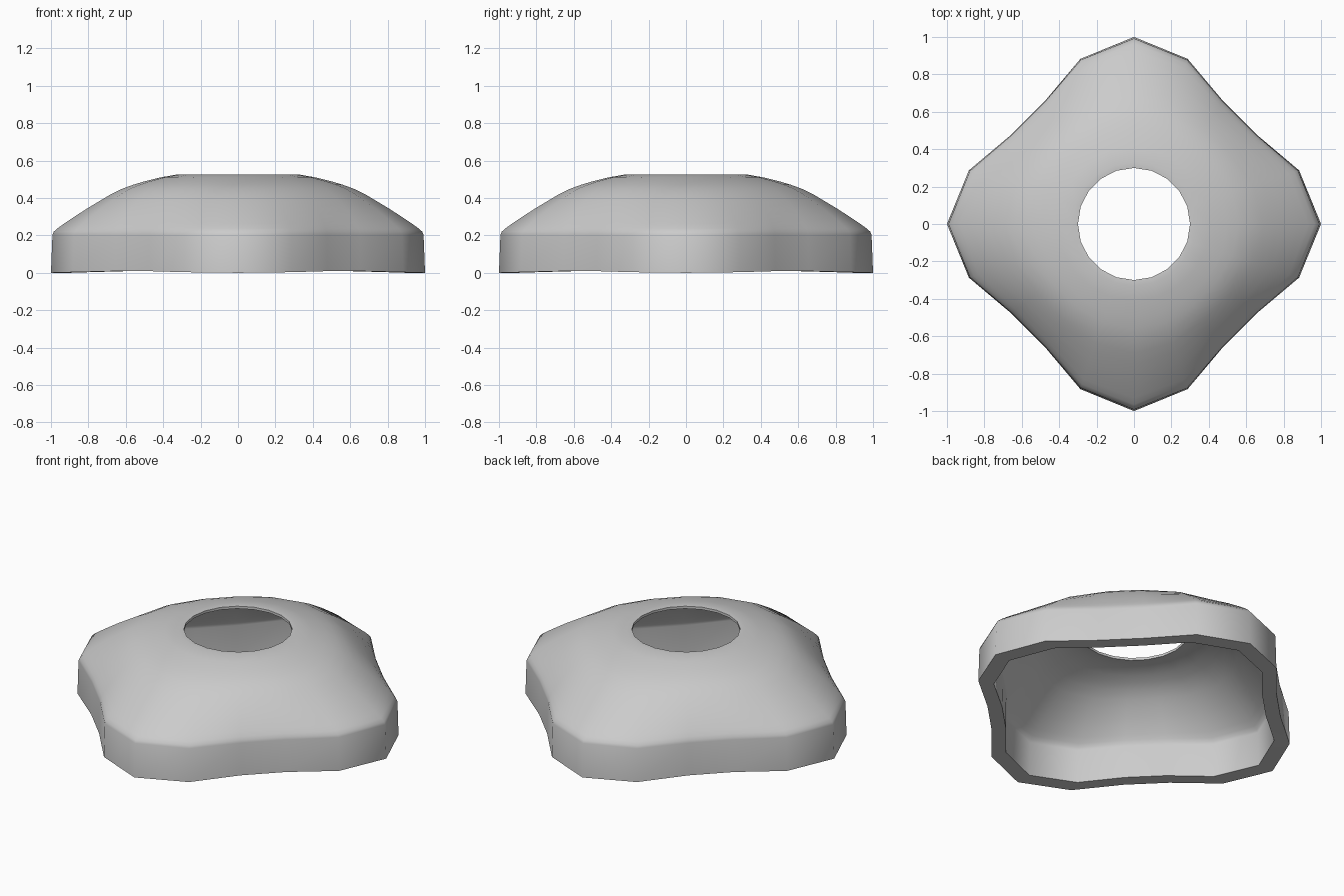
import bpy, bmesh
from math import cos, sin, pi, radians

if "Cube" in bpy.data.objects:
    bpy.data.objects.remove(bpy.data.objects["Cube"])

SIDES = 20
INNER = 0.9      # inner skin is the outer skin narrowed sideways

# Radius / height along the tips of the four lobes, from base to hole
profile = [(1.0, 0.0), (0.992, 0.205), (0.985, 0.22), (0.965, 0.238), (0.93, 0.263),
           (0.87, 0.303), (0.81, 0.342), (0.75, 0.378), (0.69, 0.414), (0.62, 0.449),
           (0.56, 0.471), (0.5, 0.489), (0.41, 0.511), (0.33, 0.525)]


def ring(bm, r, z, scale):
    """Four-lobed ring that fades to a circle at the hole."""
    wave = 0.104 * ((r - 0.33) / 0.67) ** 2
    verts = []
    for i in range(SIDES):
        a = 2 * pi * i / SIDES
        dip = 1 - cos(4 * a)
        rad = (r - wave * dip) * scale
        lift = 0.005 * dip if z == 0 else 0
        verts.append(bm.verts.new((rad * cos(a), rad * sin(a), z + lift)))
    return verts


# Hollow dome shell: outer skin, flat hole lip, inner skin, base rim
bm = bmesh.new()
rings = [ring(bm, r, z, 1) for r, z in profile]
rings.append(ring(bm, 0.333, 0.523, INNER))
rings.append(ring(bm, 0.333, 0.508, INNER))
rings += [ring(bm, r, z, INNER) for r, z in reversed(profile[:-1])]
for k, lower in enumerate(rings):
    upper = rings[(k + 1) % len(rings)]
    for i in range(SIDES):
        j = (i + 1) % SIDES
        bm.faces.new((lower[i], lower[j], upper[j], upper[i]))
bmesh.ops.recalc_face_normals(bm, faces=bm.faces)

mesh = bpy.data.meshes.new("lobed_dome_shell")
bm.to_mesh(mesh)
bm.free()
shell = bpy.data.objects.new("lobed_dome_shell", mesh)
bpy.context.collection.objects.link(shell)

# Smooth skin with crisp rims
bpy.context.view_layer.objects.active = shell
shell.select_set(True)
bpy.ops.object.shade_smooth_by_angle(angle=radians(60))
